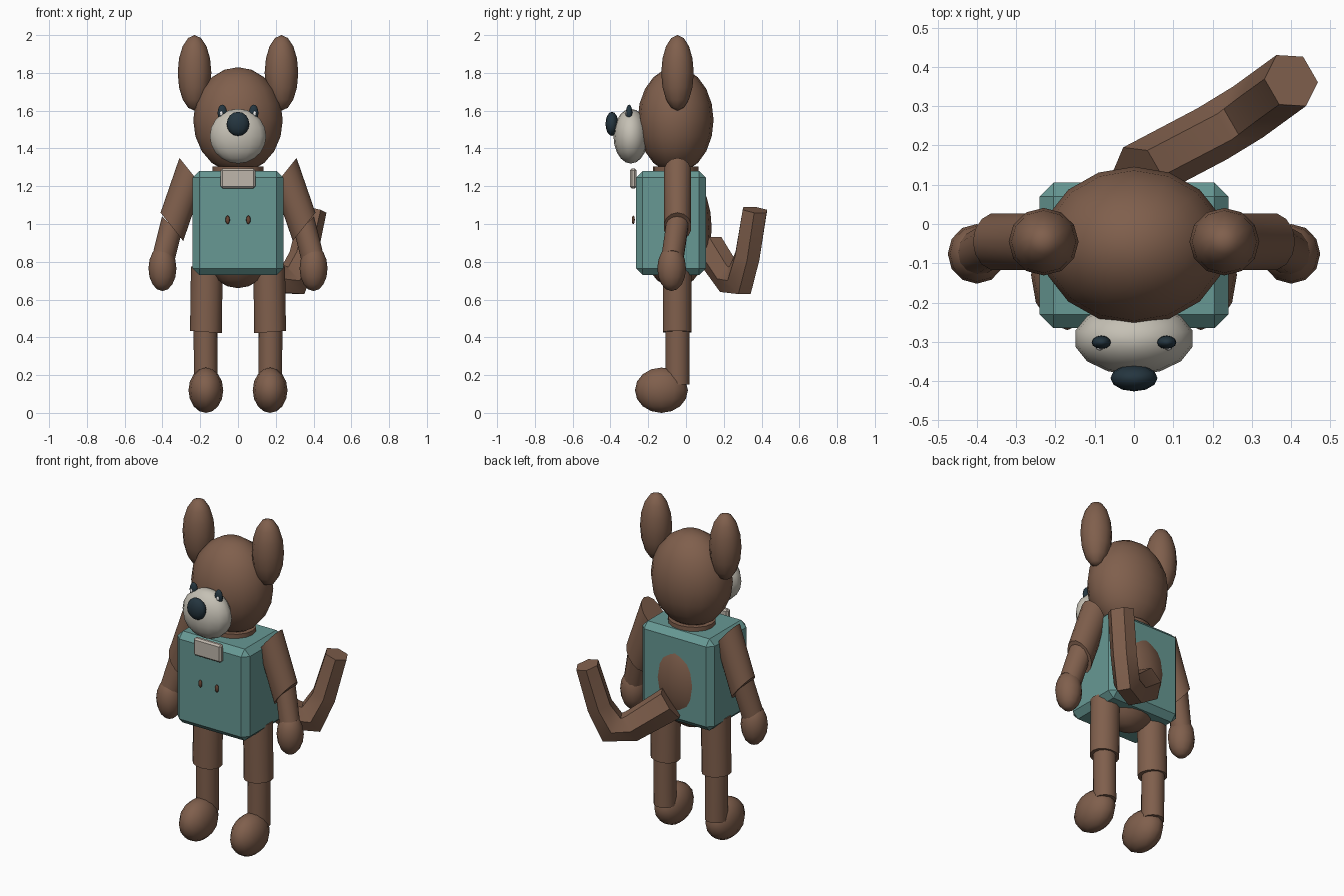
import bpy, bmesh, math
from mathutils import Vector

if "Cube" in bpy.data.objects:
    bpy.data.objects.remove(bpy.data.objects["Cube"])


def material(name, rgb):
    m = bpy.data.materials.new(name)
    m.diffuse_color = (*rgb, 1)
    m.use_nodes = True
    m.node_tree.nodes["Principled BSDF"].inputs["Base Color"].default_value = m.diffuse_color
    return m


FUR = material("brown fur", (0.215, 0.115, 0.073))
TEAL = material("teal cloth", (0.135, 0.315, 0.295))
CREAM = material("cream muzzle", (0.56, 0.53, 0.46))
DARK = material("dark slate", (0.018, 0.036, 0.05))
TAG = material("pale tag", (0.52, 0.47, 0.41))
BUTTON = material("button brown", (0.14, 0.06, 0.035))
WHITE = material("white glint", (0.85, 0.85, 0.85))


def finish(name, bm, mat, angle=50):
    bmesh.ops.recalc_face_normals(bm, faces=bm.faces)
    me = bpy.data.meshes.new(name)
    bm.to_mesh(me)
    bm.free()
    me.materials.append(mat)
    ob = bpy.data.objects.new(name, me)
    bpy.context.collection.objects.link(ob)
    if angle:
        bpy.ops.object.select_all(action='DESELECT')
        ob.select_set(True)
        bpy.context.view_layer.objects.active = ob
        bpy.ops.object.shade_smooth_by_angle(angle=math.radians(angle))
    return ob


def ellipsoid(name, centre, radii, mat, seg=12, rings=8):
    bm = bmesh.new()
    bmesh.ops.create_uvsphere(bm, u_segments=seg, v_segments=rings, radius=1)
    for v in bm.verts:
        v.co = Vector(centre) + Vector(a * b for a, b in zip(v.co, radii))
    return finish(name, bm, mat, 65)


def block(name, lo, hi, bevel, mat):
    bm = bmesh.new()
    bmesh.ops.create_cube(bm, size=1)
    for v in bm.verts:
        v.co = Vector(h if c > 0 else l for c, l, h in zip(v.co, lo, hi))
    bmesh.ops.bevel(bm, geom=bm.edges[:], offset=bevel, segments=1, affect='EDGES')
    return finish(name, bm, mat, 0)


def loft(name, rings, mat, sides=14, angle=50):
    """Tube through rings given as (centre, u axis, v axis)."""
    bm = bmesh.new()
    loops = []
    for c, u, v in rings:
        c, u, v = Vector(c), Vector(u), Vector(v)
        loops.append([bm.verts.new(c + u * math.cos(t) + v * math.sin(t))
                      for t in (2 * math.pi * i / sides for i in range(sides))])
    for a, b in zip(loops, loops[1:]):
        for i in range(sides):
            j = (i + 1) % sides
            bm.faces.new((a[i], a[j], b[j], b[i]))
    bm.faces.new(loops[0])
    bm.faces.new(loops[-1])
    return finish(name, bm, mat, angle)


# Head, neck and torso
ellipsoid("head", (0, -0.055, 1.55), (0.237, 0.201, 0.28), FUR, 16, 10)
loft("neck", [((0, -0.055, z), (0.135, 0, 0), (0, 0.12, 0)) for z in (1.2, 1.305)], FUR, 16)
ellipsoid("torso", (0, -0.057, 0.98), (0.225, 0.193, 0.32), FUR, 16, 12)

# Face
ellipsoid("muzzle", (0, -0.292, 1.465), (0.153, 0.092, 0.145), CREAM, 14, 10)
ellipsoid("nose", (0, -0.392, 1.53), (0.06, 0.034, 0.064), DARK)

# Vest with neck tag
block("vest", (-0.24, -0.265, 0.73), (0.24, 0.105, 1.28), 0.035, TEAL)
block("neck_tag", (-0.092, -0.296, 1.188), (0.092, -0.262, 1.294), 0.01, TAG)

# Paired parts
for s, side in ((-1, "left"), (1, "right")):
    ellipsoid(side + "_ear", (s * 0.23, -0.045, 1.8), (0.089, 0.086, 0.2), FUR)
    ellipsoid(side + "_eye", (s * 0.083, -0.301, 1.588), (0.025, 0.017, 0.044), DARK)
    ellipsoid(side + "_eye_glint", (s * 0.083 + 0.005 * s, -0.316, 1.585),
              (0.009, 0.006, 0.013), WHITE, 8, 6)
    ellipsoid(side + "_button", (s * 0.055, -0.279, 1.022), (0.012, 0.008, 0.023), BUTTON, 8, 6)

    # Arms with slanted ends
    u, v = (s * 0.06, 0, 0.075), (0, 0.074, 0)
    loft(side + "_upper_arm", [((s * 0.25, -0.045, 1.275), u, v),
                               ((s * 0.35, -0.045, 0.985), u, v)], FUR)
    u, v = (s * 0.05, 0, 0.05), (0, 0.06, 0)
    loft(side + "_forearm", [((s * 0.352, -0.047, 0.99), u, v),
                             ((s * 0.397, -0.073, 0.81), u, v)], FUR)
    ellipsoid(side + "_hand", (s * 0.4, -0.076, 0.765), (0.074, 0.076, 0.12), FUR)

    # Legs
    u, v = (s * 0.084, 0, 0.006), (0, 0.078, 0)
    loft(side + "_thigh", [((s * 0.165, -0.047, 0.77), u, v),
                           ((s * 0.17, -0.047, 0.428), u, v)], FUR)
    u, v = (s * 0.063, 0, 0), (0, 0.065, 0)
    loft(side + "_shin", [((s * 0.172, -0.045, 0.44), u, v),
                          ((s * 0.17, -0.045, 0.15), u, v)], FUR)
    ellipsoid(side + "_foot", (s * 0.17, -0.13, 0.12), (0.092, 0.14, 0.12), FUR)

# Tail bending up to one side
path = [Vector(p) for p in ((0.01, 0.13, 0.86), (0.2, 0.23, 0.71), (0.29, 0.285, 0.7),
                            (0.345, 0.325, 0.83), (0.4, 0.365, 1.075))]
radii = (0.1, 0.09, 0.1, 0.075, 0.068)
flat = Vector((-0.5, 0.866, 0))
rings = []
for i, (p, r) in enumerate(zip(path, radii)):
    t = (path[min(i + 1, 4)] - path[max(i - 1, 0)]).normalized()
    rings.append((p, flat * 0.075, t.cross(flat).normalized() * r))
loft("tail", rings, FUR, 6, 35)
